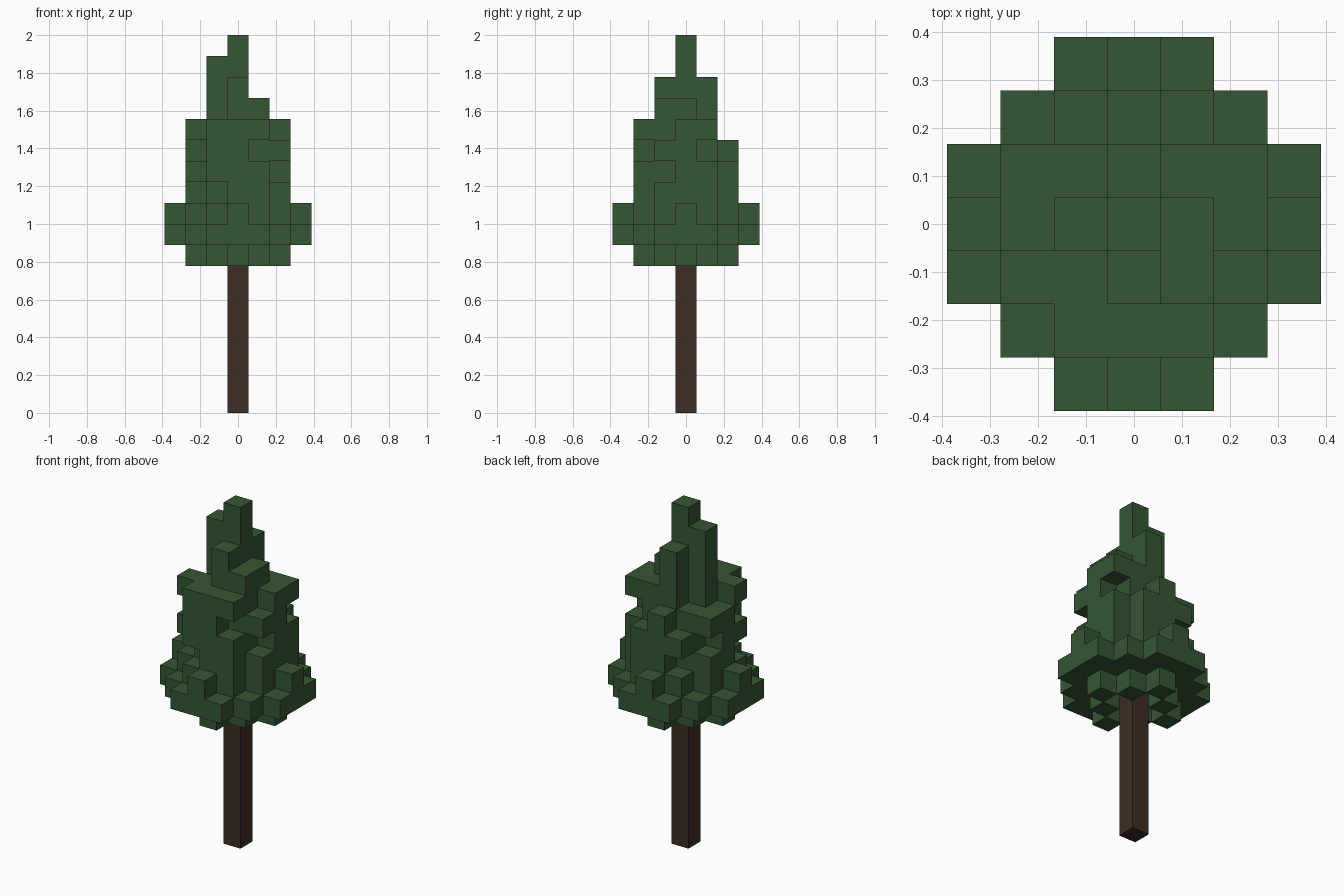
import bpy, bmesh, math
from mathutils import Vector

if "Cube" in bpy.data.objects:
    bpy.data.objects.remove(bpy.data.objects["Cube"])

U = 1 / 9  # edge of one block


def material(name, rgb):
    m = bpy.data.materials.new(name)
    m.diffuse_color = (*rgb, 1)
    m.use_nodes = True
    m.node_tree.nodes["Principled BSDF"].inputs["Base Color"].default_value = m.diffuse_color
    return m


leaf_green = material("leaf_green", (0.036, 0.093, 0.034))
bark_brown = material("bark_brown", (0.045, 0.026, 0.018))


def block_object(name, cells, mat):
    """Skin a set of grid cells, keeping only the exposed faces."""
    bm = bmesh.new()
    for c in cells:
        centre = Vector((c[0], c[1], c[2] + 0.5)) * U
        for axis in range(3):
            for sign in (-1, 1):
                n = [0, 0, 0]
                n[axis] = sign
                if (c[0] + n[0], c[1] + n[1], c[2] + n[2]) in cells:
                    continue
                normal = Vector(n)
                a = Vector([1.0 if i == (axis + 1) % 3 else 0.0 for i in range(3)])
                b = normal.cross(a)
                corners = [centre + (normal + a * s + b * t) * U / 2
                           for s, t in ((-1, -1), (1, -1), (1, 1), (-1, 1))]
                bm.faces.new([bm.verts.new(p) for p in corners])
    bmesh.ops.remove_doubles(bm, verts=bm.verts[:], dist=U / 100)
    bmesh.ops.dissolve_limit(bm, angle_limit=math.radians(1),
                             verts=bm.verts[:], edges=bm.edges[:])
    me = bpy.data.meshes.new(name)
    bm.to_mesh(me)
    bm.free()
    me.materials.append(mat)
    ob = bpy.data.objects.new(name, me)
    bpy.context.collection.objects.link(ob)
    return ob


# Reusable layer shapes
grid = [(x, y) for x in range(-3, 4) for y in range(-3, 4)]
disc = {(x, y) for x, y in grid if abs(x) + abs(y) <= 4}
middle = {(x, y) for x, y in grid if max(abs(x), abs(y)) <= 2 and abs(x) + abs(y) < 4}
core = {(x, y) for x, y in grid if max(abs(x), abs(y)) <= 1}
plus = {(x, y) for x, y in grid if abs(x) + abs(y) <= 1}
ring = {(x, y) for x, y in grid if abs(x) + abs(y) == 2}

# Foliage layers from the hanging fringe up to the tip
layers = {
    7: ring,
    8: disc,
    9: middle | {(3, 0), (-3, 0), (0, 3), (0, -3)},
    10: middle - {(-2, -1), (-1, -2), (-1, 2)},
    11: middle - {(2, -1), (-2, 1)},
    12: core | {(-1, -2), (0, -2), (0, 2), (2, -1), (2, 0), (-2, 0), (-2, 1)},
    13: (core - {(-1, 1)}) | {(-1, -2), (0, -2), (1, -2), (2, 0), (2, 1), (-2, -1)},
    14: plus | {(1, -1)},
    15: plus - {(1, 0)},
    16: {(0, 0), (-1, 0)},
    17: {(0, 0)},
}
block_object("foliage", {(x, y, k) for k, layer in layers.items() for x, y in layer}, leaf_green)

# Trunk, ending under the lowest full foliage layer
block_object("trunk", {(0, 0, k) for k in range(8)}, bark_brown)
